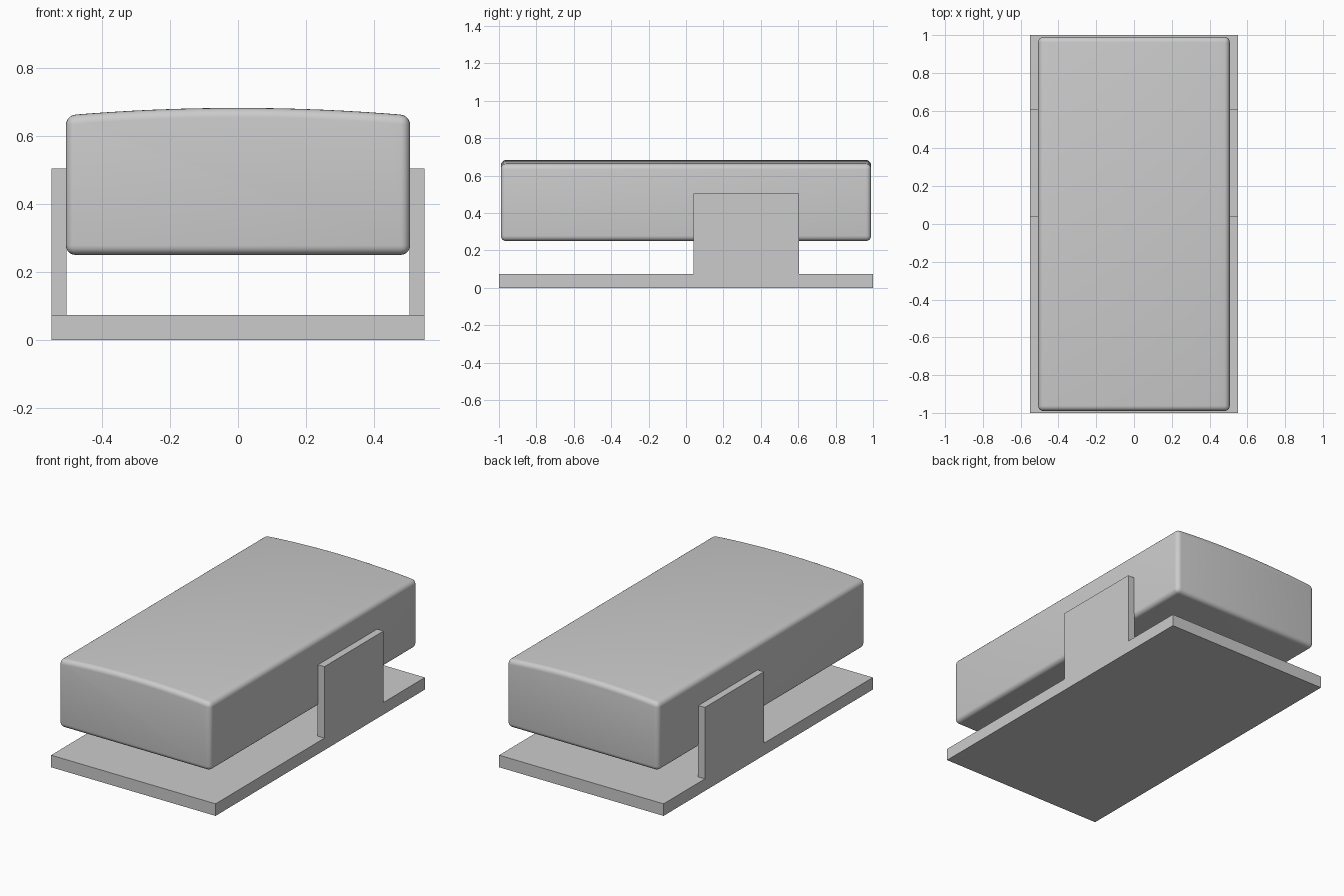
import bpy
import bmesh
from math import radians

cube = bpy.data.objects.get("Cube")
if cube:
    bpy.data.objects.remove(cube, do_unlink=True)

grey = bpy.data.materials.new("plain grey")
grey.use_nodes = True
grey.diffuse_color = (0.6, 0.6, 0.6, 1)
grey.node_tree.nodes["Principled BSDF"].inputs["Base Color"].default_value = grey.diffuse_color


def extrude_profile(name, profile, y0, y1):
    """Extrude an x-z outline along y."""
    bm = bmesh.new()
    face = bm.faces.new([bm.verts.new((x, y0, z)) for x, z in profile])
    out = bmesh.ops.extrude_face_region(bm, geom=[face])
    moved = [v for v in out["geom"] if isinstance(v, bmesh.types.BMVert)]
    bmesh.ops.translate(bm, vec=(0, y1 - y0, 0), verts=moved)
    bmesh.ops.recalc_face_normals(bm, faces=bm.faces)
    mesh = bpy.data.meshes.new(name)
    bm.to_mesh(mesh)
    bm.free()
    mesh.materials.append(grey)
    obj = bpy.data.objects.new(name, mesh)
    bpy.context.collection.objects.link(obj)
    return obj


def box(name, x0, x1, y0, y1, z0, z1):
    return extrude_profile(name, [(x0, z0), (x1, z0), (x1, z1), (x0, z1)], y0, y1)


# Flat base and the two upright side plates
box("base_plate", -0.55, 0.55, -1, 1, 0, 0.073)
box("left_side_plate", 0.505, 0.55, 0.04, 0.605, 0.073, 0.505)
box("right_side_plate", -0.55, -0.505, 0.04, 0.605, 0.073, 0.505)

# Rounded body with a gently arched top
half, steps = 0.507, 16
arch = []
for i in range(steps + 1):
    t = 1 - 2 * i / steps
    arch.append((half * t, 0.683 - 0.022 * t * t))
body = extrude_profile("body", [(-half, 0.25), (half, 0.25)] + arch, -0.99, 0.99)
bevel = body.modifiers.new("rounded_edges", "BEVEL")
bevel.width = 0.028
bevel.segments = 5
bevel.limit_method = "ANGLE"
bevel.angle_limit = radians(40)

bpy.ops.object.select_all(action="DESELECT")
body.select_set(True)
bpy.context.view_layer.objects.active = body
bpy.ops.object.modifier_apply(modifier=bevel.name)
bpy.ops.object.shade_smooth_by_angle(angle=radians(35))
